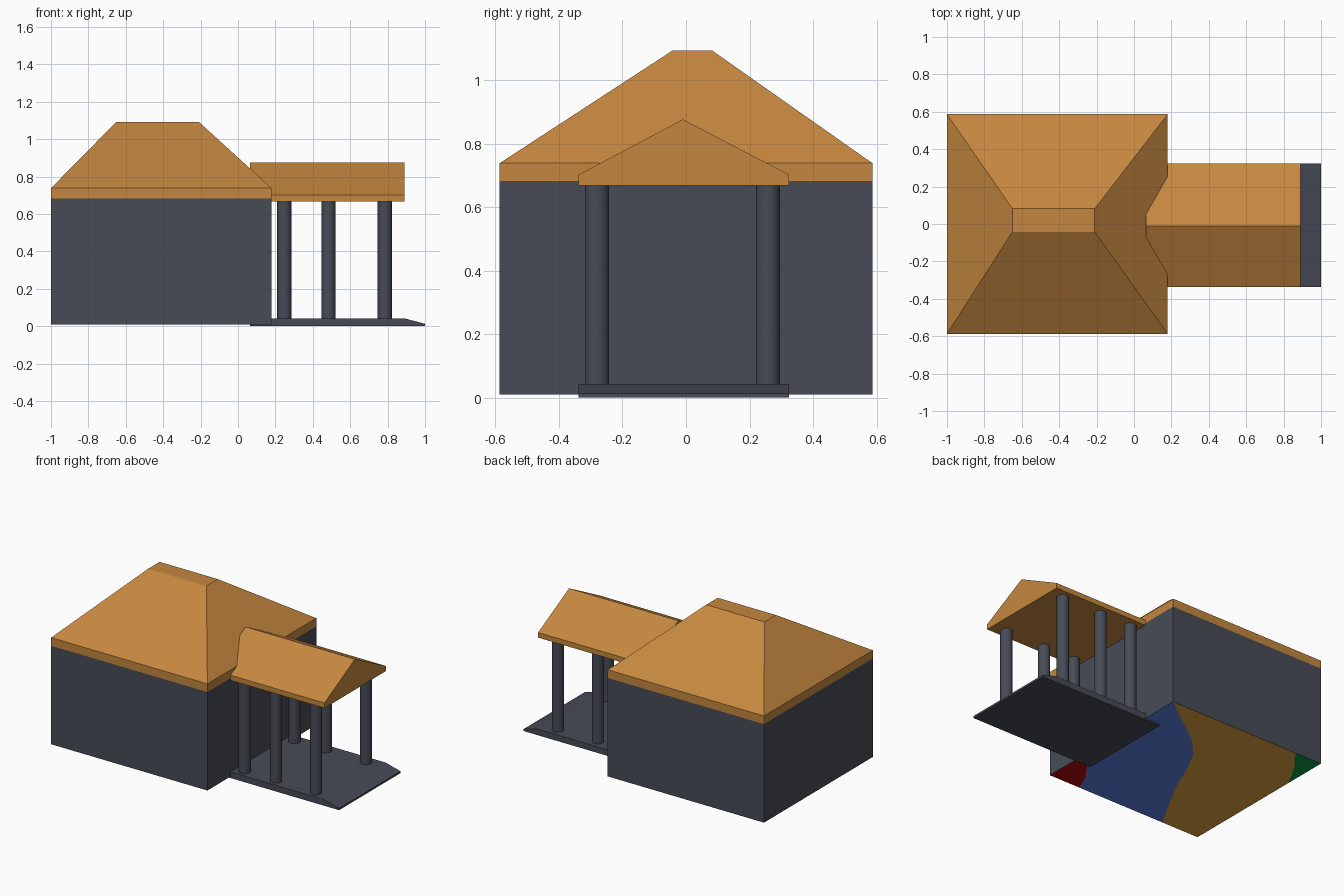
import bpy, bmesh, math

if "Cube" in bpy.data.objects:
    bpy.data.objects.remove(bpy.data.objects["Cube"])


def material(name, rgb):
    m = bpy.data.materials.new(name)
    m.diffuse_color = (*rgb, 1)
    m.use_nodes = True
    m.node_tree.nodes["Principled BSDF"].inputs["Base Color"].default_value = m.diffuse_color
    return m


ORANGE = material("roof ochre", (0.56, 0.245, 0.05))
GREY = material("slate grey", (0.063, 0.071, 0.091))
BLUE = material("floor blue", (0.13, 0.25, 0.87))
GOLD = material("floor gold", (0.84, 0.40, 0.055))
RED = material("floor red", (0.47, 0.003, 0.004))
GREEN = material("floor green", (0.004, 0.33, 0.05))


def finish(bm, name, mat):
    me = bpy.data.meshes.new(name)
    bm.to_mesh(me)
    bm.free()
    me.materials.append(mat)
    ob = bpy.data.objects.new(name, me)
    bpy.context.collection.objects.link(ob)
    return ob


def loft(name, mat, rings, caps=True):
    """Skin a stack of point rings with quads, capping both ends if wanted."""
    bm = bmesh.new()
    loops = [[bm.verts.new(p) for p in ring] for ring in rings]
    n = len(loops[0])
    for a, b in zip(loops, loops[1:]):
        for i in range(n):
            j = (i + 1) % n
            bm.faces.new((a[i], a[j], b[j], b[i]))
    if caps:
        bm.faces.new(loops[-1])
        bm.faces.new(loops[0][::-1])
    bmesh.ops.recalc_face_normals(bm, faces=bm.faces)
    return finish(bm, name, mat)


def rect(x0, x1, y0, y1, z):
    return [(x0, y0, z), (x1, y0, z), (x1, y1, z), (x0, y1, z)]


X0, X1, Y0, Y1, BASE, TOP = -1.0, 0.18, -0.587, 0.587, 0.01, 0.682
PY0, PY1, PX = -0.338, 0.324, 0.065

# House walls and hipped roof with a narrow flat ridge
loft("house_walls", GREY, [rect(X0, X1, Y0, Y1, BASE), rect(X0, X1, Y0, Y1, TOP)], caps=False)
loft("house_roof", ORANGE, [rect(X0, X1, Y0, Y1, TOP), rect(X0, X1, Y0, Y1, 0.738),
                            rect(-0.65, -0.21, -0.042, 0.082, 1.093)])

# Underside of the house: four coloured areas sharing curved borders
mid = [(X1, Y1), (0.0, 0.454), (-0.2, 0.31), (-0.33, 0.174), (-0.41, 0.02), (-0.49, -0.17),
       (-0.59, -0.36), (-0.72, Y0)]
red = [(X1, -0.25), (0.13, -0.29), (0.07, -0.365), (0.0, -0.46), (-0.056, Y0)]
green = [(-0.80, Y1), (-0.83, 0.54), (-0.89, 0.47), (-0.95, 0.37), (X0, 0.27)]
areas = {
    "floor_blue": (BLUE, mid + red[::-1]),
    "floor_gold": (GOLD, mid + [(X0, Y0)] + green[::-1]),
    "floor_red": (RED, red + [(X1, Y0)]),
    "floor_green": (GREEN, green + [(X0, Y1)]),
}
for name, (mat, outline) in areas.items():
    bm = bmesh.new()
    f = bm.faces.new([bm.verts.new((x, y, BASE)) for x, y in outline])
    f.normal_update()
    if f.normal.z > 0:
        f.normal_flip()
    finish(bm, name, mat)

# Porch gable roof
gable = [(PY0, 0.667), (PY1, 0.667), (PY1, 0.702), (-0.01, 0.876), (PY0, 0.702)]
loft("porch_roof", ORANGE, [[(x, y, z) for y, z in gable] for x in (PX, 0.89)])

# Porch floor slab with a sloping front lip
slab = [(PX, 0.0), (1.0, 0.0), (1.0, 0.013), (0.89, 0.042), (PX, 0.042)]
loft("porch_floor", GREY, [[(x, y, z) for x, z in slab] for y in (PY0, PY1)])

# Porch columns: three per side
for i, x in enumerate((0.247, 0.484, 0.785)):
    for side, y in (("front", -0.28), ("back", 0.258)):
        bm = bmesh.new()
        bmesh.ops.create_cone(bm, cap_ends=True, segments=24, radius1=0.038,
                              radius2=0.038, depth=0.632)
        bmesh.ops.translate(bm, verts=bm.verts, vec=(x, y, 0.354))
        ob = finish(bm, f"porch_column_{side}_{i + 1}", GREY)
        bpy.context.view_layer.objects.active = ob
        ob.select_set(True)
        bpy.ops.object.shade_smooth_by_angle(angle=math.radians(35))
        ob.select_set(False)
